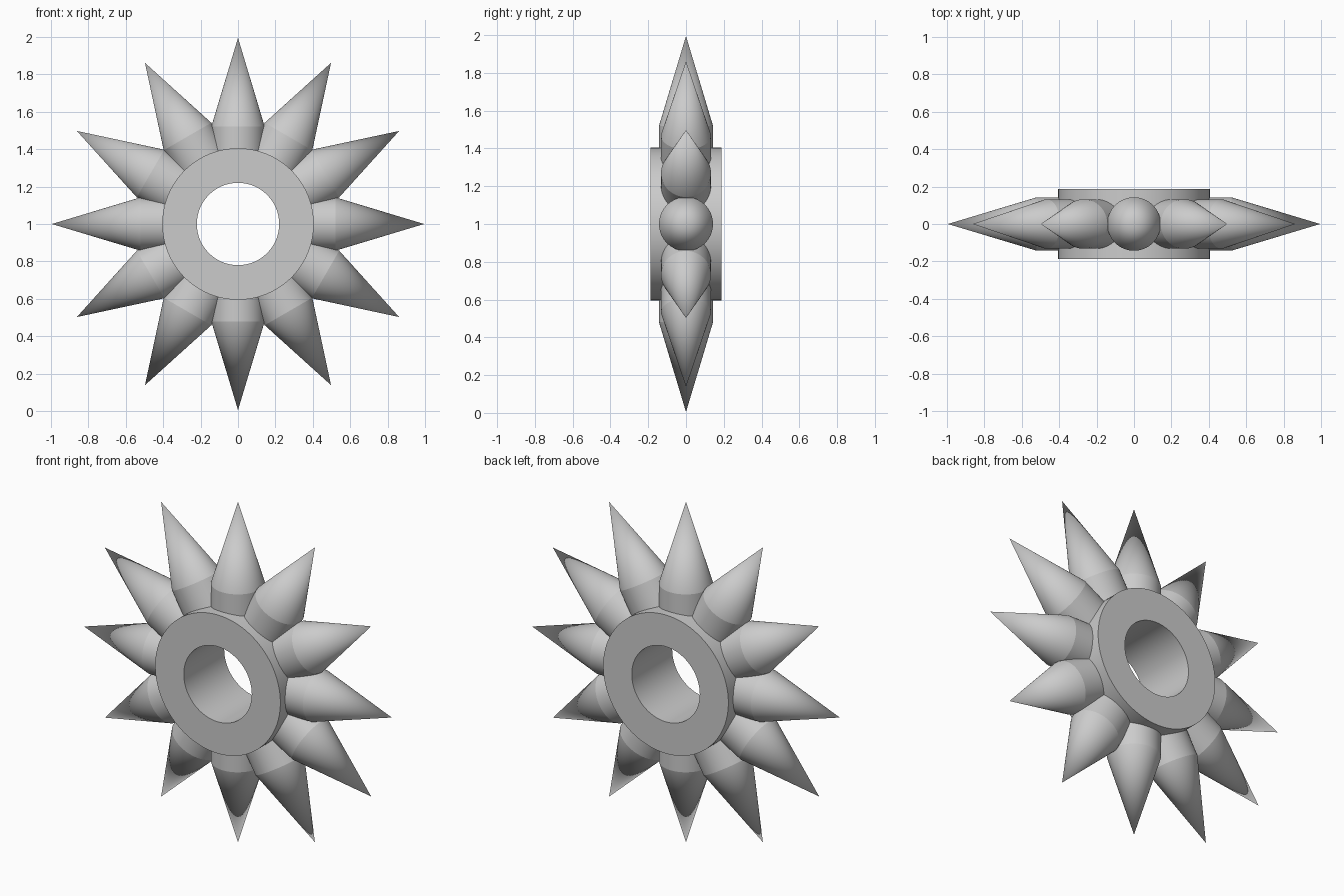
import bpy, bmesh, math
from mathutils import Matrix, Vector

if "Cube" in bpy.data.objects:
    bpy.data.objects.remove(bpy.data.objects["Cube"])

CENTRE = Vector((0, 0, 1))
metal = bpy.data.materials.new("grey metal")
metal.diffuse_color = (0.6, 0.6, 0.6, 1)
metal.use_nodes = True
metal.node_tree.nodes["Principled BSDF"].inputs["Base Color"].default_value = metal.diffuse_color


def lathe(name, profile, matrix, closed=False, steps=64):
    """Spin a (radius, height) profile around local z, then place it."""
    bm = bmesh.new()
    verts = [bm.verts.new((r, 0, h)) for r, h in profile]
    pairs = list(zip(verts, verts[1:]))
    if closed:
        pairs.append((verts[-1], verts[0]))
    edges = [bm.edges.new(p) for p in pairs]
    bmesh.ops.spin(bm, geom=verts + edges, axis=(0, 0, 1), cent=(0, 0, 0),
                   angle=math.tau, steps=steps, use_duplicate=False)
    bmesh.ops.remove_doubles(bm, verts=bm.verts, dist=1e-5)
    bmesh.ops.recalc_face_normals(bm, faces=bm.faces)
    bm.transform(matrix)
    mesh = bpy.data.meshes.new(name)
    bm.to_mesh(mesh)
    bm.free()
    mesh.materials.append(metal)
    obj = bpy.data.objects.new(name, mesh)
    bpy.context.collection.objects.link(obj)
    bpy.ops.object.select_all(action='DESELECT')
    obj.select_set(True)
    bpy.context.view_layer.objects.active = obj
    bpy.ops.object.shade_smooth_by_angle(angle=math.radians(15))
    return obj


# Hub: thick ring with a bore along y
lathe("hub", [(0.22, -0.187), (0.405, -0.187), (0.405, 0.187), (0.22, 0.187)],
      Matrix.Translation(CENTRE) @ Matrix.Rotation(math.pi / 2, 4, 'X'),
      closed=True, steps=96)

# Spikes: short barrel then a long cone, twelve around the hub
for i in range(12):
    upright = i % 3 == 0
    wide, deep, shoulder = (0.143, 0.143, 0.52) if upright else (0.147, 0.132, 0.54)
    place = (Matrix.Translation(CENTRE)
             @ Matrix.Rotation(i * math.tau / 12, 4, 'Y')
             @ Matrix.Diagonal((wide, deep, 1, 1)))
    lathe("spike_%02d" % (i + 1),
          [(0, 0.32), (1, 0.32), (1, shoulder), (0, 0.995)], place)
